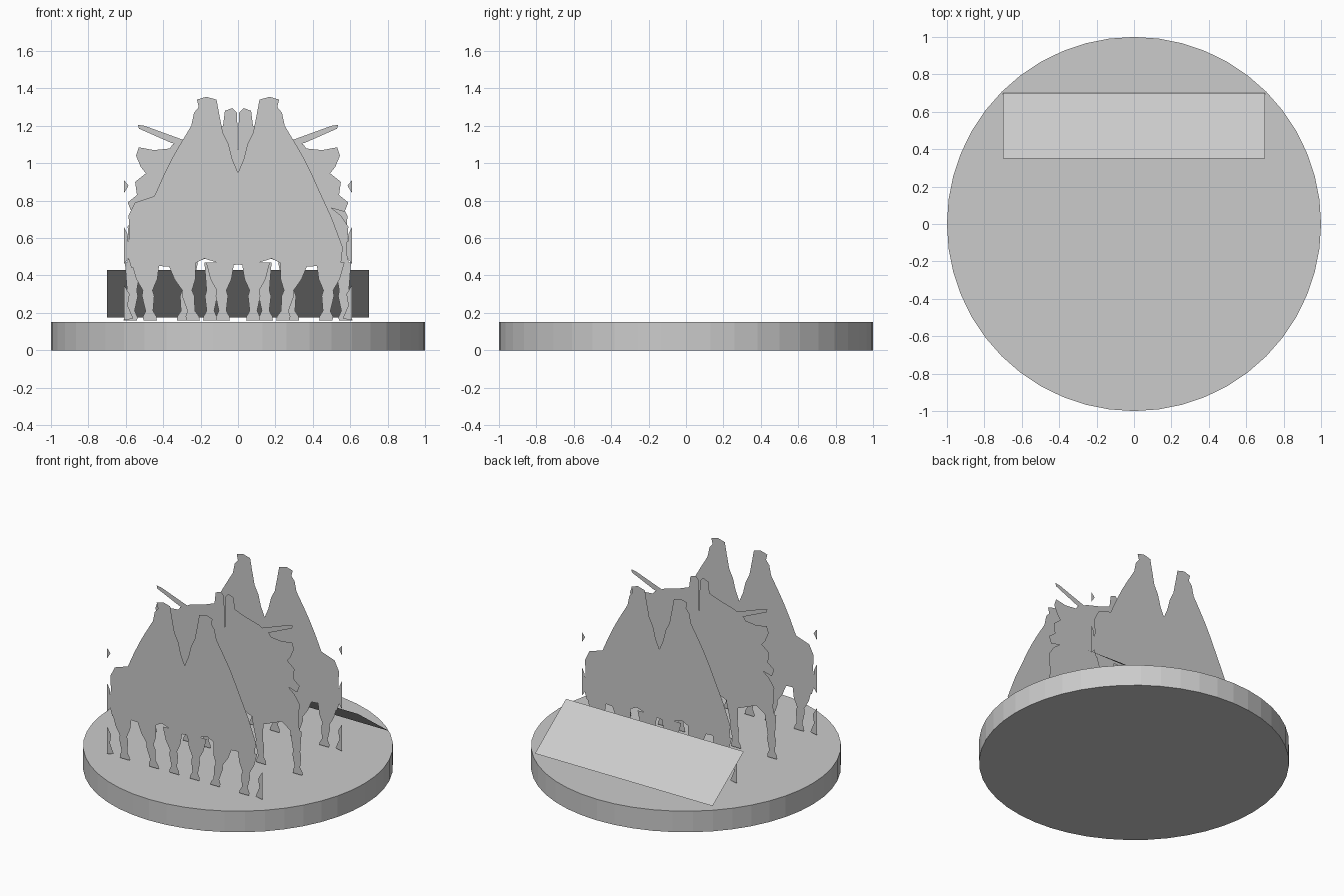
import bpy, bmesh, math

cube = bpy.data.objects.get("Cube")
if cube:
    bpy.data.objects.remove(cube)

grey = bpy.data.materials.new("stone_grey")
grey.use_nodes = True
colour = (0.6, 0.6, 0.6, 1)
grey.diffuse_color = colour
grey.node_tree.nodes["Principled BSDF"].inputs["Base Color"].default_value = colour


def finish(bm, name):
    mesh = bpy.data.meshes.new(name)
    bm.to_mesh(mesh)
    bm.free()
    mesh.materials.append(grey)
    obj = bpy.data.objects.new(name, mesh)
    bpy.context.collection.objects.link(obj)
    return obj


def flip(points):
    return [(-x, z) for x, z in points]


def both(points):
    return [points, flip(points)]


def leg(x, lean=0.0, top=0.47, width=0.075):
    """Tapered leg with a knee, ankle and hoof."""
    levels = [(top, width), (0.38, width * 0.75), (0.32, 0.026), (0.29, 0.033),
              (0.21, 0.02), (0.18, 0.036), (0.16, 0.036)]
    def centre(z):
        return x + lean * (z - 0.16)
    left = [(centre(z) - w, z) for z, w in levels]
    right = [(centre(z) + w, z) for z, w in reversed(levels)]
    return left + right


def cutout(name, shapes, y):
    """Flat silhouette with one sheet facing each way."""
    bm = bmesh.new()
    for side in (-1, 1):
        for i, shape in enumerate(shapes):
            depth = y + side * (0.0005 + 0.0002 * i)
            face = bm.faces.new([bm.verts.new((x, depth, z)) for x, z in shape])
            face.normal_update()
            if face.normal.y * side < 0:
                face.normal_flip()
    bmesh.ops.triangulate(bm, faces=bm.faces[:])
    return finish(bm, name)


# Round base
bm = bmesh.new()
bmesh.ops.create_cone(bm, cap_ends=True, segments=48, radius1=1, radius2=1, depth=0.15)
bmesh.ops.translate(bm, verts=bm.verts, vec=(0, 0, 0.075))
finish(bm, "round_base")

# Sloping sheet at the back, facing up and back
bm = bmesh.new()
corners = [(-0.7, 0.35, 0.43), (0.7, 0.35, 0.43), (0.7, 0.7, 0.175), (-0.7, 0.7, 0.175)]
plate = bm.faces.new([bm.verts.new(c) for c in corners])
plate.normal_update()
if plate.normal.z < 0:
    plate.normal_flip()
finish(bm, "sloping_sheet")

# Riders with tall twin peaks
half = [(0, 0.95), (0.03, 1.02), (0.05, 1.1), (0.08, 1.16), (0.1, 1.26), (0.115, 1.34),
        (0.17, 1.355), (0.22, 1.34), (0.21, 1.3), (0.235, 1.27), (0.25, 1.2), (0.31, 1.1),
        (0.35, 1.03), (0.4, 0.93), (0.44, 0.84), (0.5, 0.71), (0.56, 0.55),
        (0.55, 0.46), (0.28, 0.44), (0.18, 0.49), (0.05, 0.45), (0, 0.46)]
rump = [(-0.4, 0.84), (-0.46, 0.82), (-0.55, 0.79), (-0.585, 0.72), (-0.58, 0.62),
        (-0.595, 0.52), (-0.57, 0.44), (-0.5, 0.46), (-0.4, 0.46)]
edge_tuft = [(-0.61, 0.91), (-0.585, 0.88), (-0.61, 0.84)]
edge_strip = [(-0.61, 0.66), (-0.59, 0.62), (-0.58, 0.5), (-0.61, 0.46)]
edge_hoof = [(-0.61, 0.35), (-0.58, 0.3), (-0.59, 0.24), (-0.56, 0.17), (-0.61, 0.16)]
near_legs = []
for x, lean in ((0.08, 0.05), (0.24, 0.2), (0.47, 0.08)):
    near_legs += both(leg(x, lean))
riders = both(half) + [rump, edge_tuft, edge_strip] + both(edge_hoof) + near_legs
cutout("front_riders", riders, -0.6)
cutout("back_riders", [flip(s) for s in riders], 0.3)

# Middle riders with lances and shields
rider = [(0, 1.0), (0.005, 1.27), (0.03, 1.295), (0.07, 1.28), (0.08, 1.2), (0.16, 1.17),
         (0.27, 1.14), (0.35, 1.1), (0.42, 1.0), (0.5, 0.94), (0.55, 0.9), (0.54, 0.83),
         (0.59, 0.79), (0.57, 0.74), (0.5, 0.76), (0.55, 0.72), (0.59, 0.66), (0.58, 0.52),
         (0.595, 0.46), (0.54, 0.44), (0.45, 0.5), (0.3, 0.44), (0.15, 0.5), (0, 0.46)]
lance = [(0.28, 1.12), (0.5, 1.2), (0.535, 1.205), (0.53, 1.185), (0.36, 1.11), (0.28, 1.09)]
shield = [(0.35, 1.08), (0.45, 1.07), (0.53, 1.085), (0.545, 1.04), (0.52, 0.98),
          (0.48, 0.93), (0.38, 0.95)]
middle_legs = []
for x, lean in ((0.15, -0.05), (0.29, -0.1), (0.575, -0.05)):
    middle_legs += both(leg(x, lean, width=0.045))
cutout("middle_riders", both(rider) + both(lance) + both(shield) + middle_legs, -0.15)
